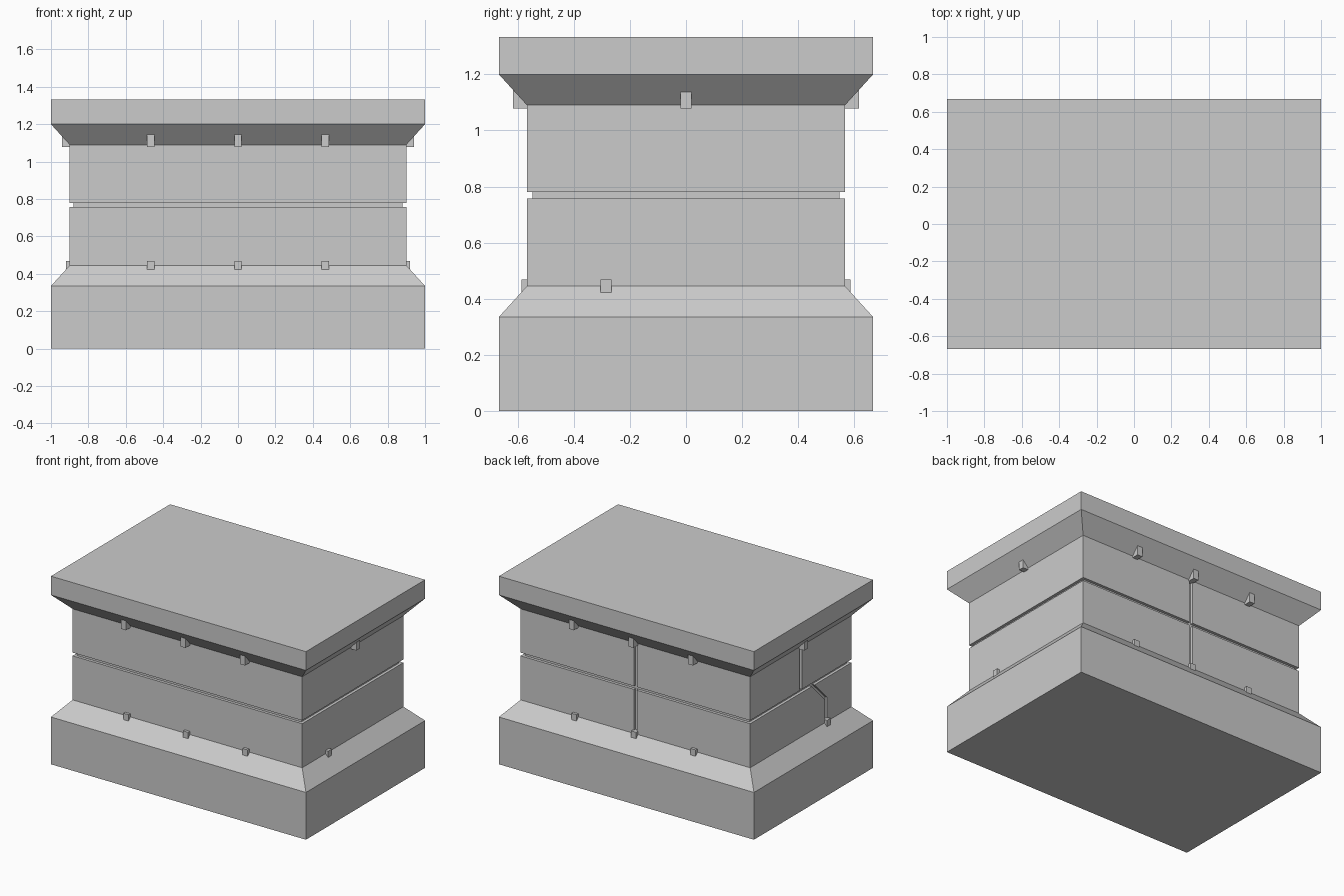
import bpy, bmesh

if "Cube" in bpy.data.objects:
    bpy.data.objects.remove(bpy.data.objects["Cube"])


def finish(name, bm):
    bmesh.ops.recalc_face_normals(bm, faces=bm.faces)
    mesh = bpy.data.meshes.new(name)
    bm.to_mesh(mesh)
    bm.free()
    obj = bpy.data.objects.new(name, mesh)
    bpy.context.collection.objects.link(obj)
    return obj


def box(name, lo, hi):
    bm = bmesh.new()
    bmesh.ops.create_cube(bm, size=1)
    for v in bm.verts:
        v.co = [a + (b - a) * (c + 0.5) for a, b, c in zip(lo, hi, v.co)]
    return finish(name, bm)


def prism_x(name, outline, x0, x1):
    """Extrude a (y, z) outline along x."""
    bm = bmesh.new()
    face = bm.faces.new([bm.verts.new((x0, y, z)) for y, z in outline])
    new = bmesh.ops.extrude_face_region(bm, geom=[face])["geom"]
    verts = [g for g in new if isinstance(g, bmesh.types.BMVert)]
    bmesh.ops.translate(bm, verts=verts, vec=(x1 - x0, 0, 0))
    return finish(name, bm)


def stacked_rectangles(name, rings):
    """Bridge rectangular rings given as (half x, half y, z)."""
    bm = bmesh.new()
    loops = [[bm.verts.new((sx * hx, sy * hy, z))
              for sx, sy in ((-1, -1), (1, -1), (1, 1), (-1, 1))]
             for hx, hy, z in rings]
    for a, b in zip(loops, loops[1:]):
        for i in range(4):
            j = (i + 1) % 4
            bm.faces.new((a[i], a[j], b[j], b[i]))
    bm.faces.new(loops[0])
    bm.faces.new(loops[-1])
    return finish(name, bm)


BX, BY = 0.9, 0.567        # wall half sizes
Z0, Z1 = 0.445, 1.09       # wall bottom and top
G0, G1 = 0.757, 0.78       # horizontal joint
D, H = 0.02, 0.0115        # joint depth and half width

# Pedestal body with the joint running all round
body = stacked_rectangles("pedestal_body", [
    (1, 0.667, 0), (1, 0.667, 0.335), (BX, BY, Z0), (BX, BY, G0),
    (BX - D, BY - D, G0), (BX - D, BY - D, G1), (BX, BY, G1),
    (BX, BY, Z1), (1, 0.667, 1.2), (1, 0.667, 1.333)])

# Vertical joints on the back and left, plus the cranked joint low on the left
d = D - 0.0005
yc, zc, yt, zt = -0.285, 0.61, -0.13, 0.765
m, s = 0.414 * H, 0.707 * H
cranked = [(yc - H, Z0 - 0.005), (yc + H, Z0 - 0.005), (yc + H, zc - m),
           (yt + s, zt - s), (yt - s, zt + s), (yc - H, zc + m)]
cutters = [
    box("back_joint_cutter", (-H, BY - d, Z0 - 0.005), (H, BY + 0.015, Z1 + 0.005)),
    box("left_joint_cutter", (-BX - 0.015, -H, G1 - 0.01), (-BX + d, H, Z1 + 0.005)),
    prism_x("cranked_joint_cutter", cranked, -BX - 0.015, -BX + d)]
bpy.context.view_layer.objects.active = body
for cutter in cutters:
    mod = body.modifiers.new("joint", 'BOOLEAN')
    mod.operation, mod.solver, mod.object = 'DIFFERENCE', 'EXACT', cutter
    bpy.ops.object.modifier_apply(modifier=mod.name)
    bpy.data.objects.remove(cutter)

# Small pegs under the cornice and on the plinth slope
W = 0.02
for level, z0, z1, out_y, out_x, side_y in (
        ("top", 1.078, 1.15, 0.05, 0.042, 0.0),
        ("bottom", 0.42, 0.468, 0.02, 0.02, -0.285)):
    for side, sg in (("front", -1), ("back", 1)):
        for i, x in enumerate((-0.467, 0, 0.467)):
            ys = sorted((sg * (BY - 0.03), sg * (BY + out_y)))
            box(f"{level}_{side}_peg_{i + 1}", (x - W, ys[0], z0), (x + W, ys[1], z1))
    for side, sg in (("left", -1), ("right", 1)):
        xs = sorted((sg * (BX - 0.03), sg * (BX + out_x)))
        box(f"{level}_{side}_peg", (xs[0], side_y - W, z0), (xs[1], side_y + W, z1))
